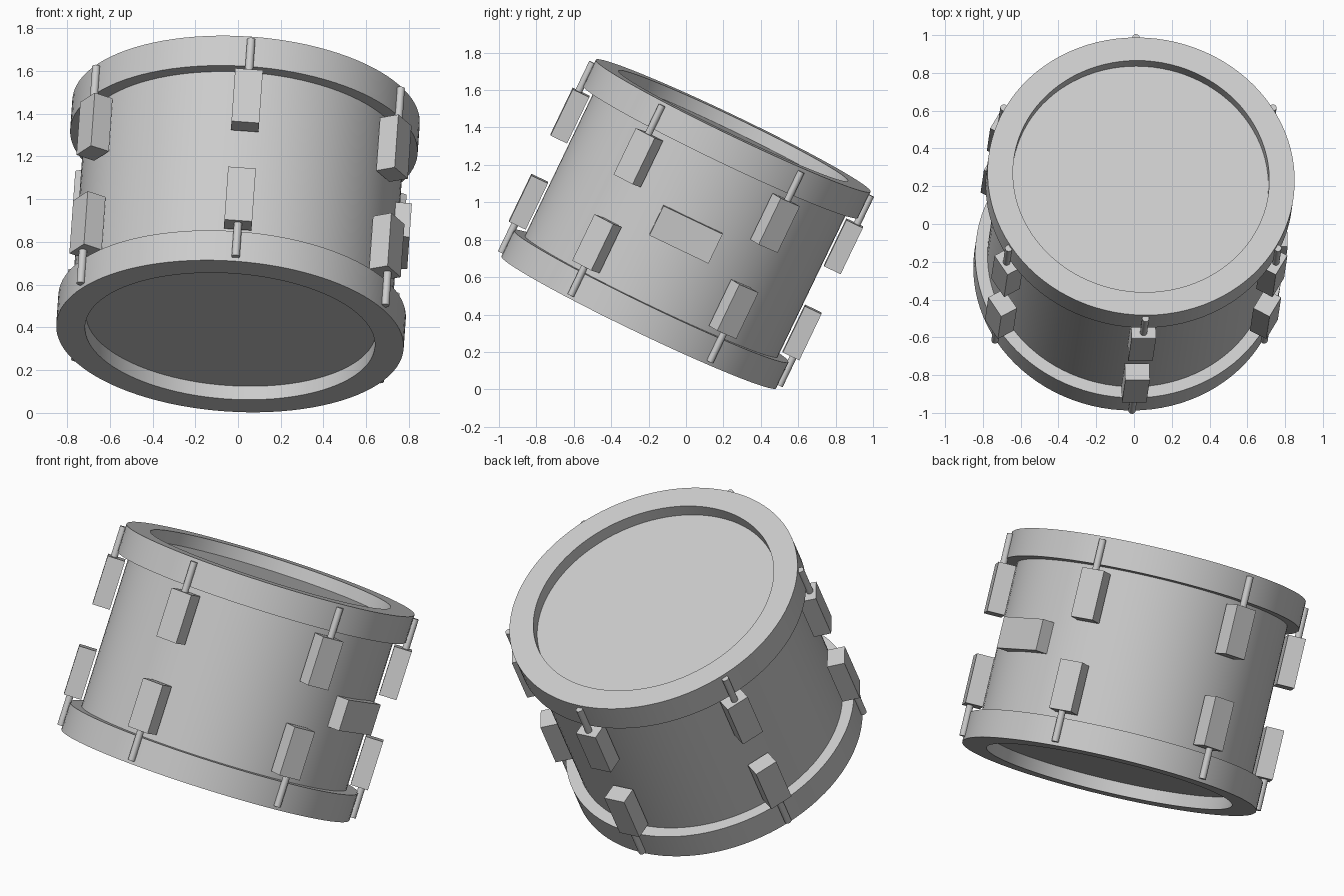
import bpy, bmesh
from math import radians, pi
from mathutils import Matrix

if "Cube" in bpy.data.objects:
    bpy.data.objects.remove(bpy.data.objects["Cube"])

# Whole drum is tilted back and leans slightly sideways
TILT = (Matrix.Translation((0, 0, 0.884))
        @ Matrix.Rotation(radians(4.1), 4, 'Y')
        @ Matrix.Rotation(radians(-25.6), 4, 'X'))
HALF = 0.584      # half the drum height along its axis
RIM_H = 0.155


def finish(name, bm, local=Matrix(), smooth=False):
    bmesh.ops.recalc_face_normals(bm, faces=bm.faces)
    me = bpy.data.meshes.new(name)
    bm.to_mesh(me)
    bm.free()
    ob = bpy.data.objects.new(name, me)
    bpy.context.collection.objects.link(ob)
    ob.matrix_world = TILT @ local
    if smooth:
        bpy.ops.object.select_all(action='DESELECT')
        ob.select_set(True)
        bpy.context.view_layer.objects.active = ob
        bpy.ops.object.shade_smooth_by_angle(angle=radians(35))
    return ob


def lathe(name, profile, closed=False, steps=96):
    """Spin an (r, z) profile around the drum axis."""
    bm = bmesh.new()
    vs = [bm.verts.new((r, 0, z)) for r, z in profile]
    es = [bm.edges.new(p) for p in zip(vs, vs[1:])]
    if closed:
        es.append(bm.edges.new((vs[-1], vs[0])))
    bmesh.ops.spin(bm, geom=vs + es, cent=(0, 0, 0), axis=(0, 0, 1),
                   angle=2 * pi, steps=steps, use_duplicate=False)
    bmesh.ops.remove_doubles(bm, verts=bm.verts, dist=1e-5)
    return finish(name, bm, smooth=True)


def box(name, size, pos, turn):
    """Box with front facing -y, turned around the drum axis."""
    bm = bmesh.new()
    bmesh.ops.create_cube(bm, size=1)
    bmesh.ops.scale(bm, vec=size, verts=bm.verts)
    return finish(name, bm, Matrix.Rotation(turn, 4, 'Z') @ Matrix.Translation(pos))


def rod(name, radius, length, pos, turn):
    bm = bmesh.new()
    bmesh.ops.create_cone(bm, cap_ends=True, segments=16, radius1=radius,
                          radius2=radius, depth=length)
    return finish(name, bm, Matrix.Rotation(turn, 4, 'Z') @ Matrix.Translation(pos), True)


# Shell
lathe("shell", [(0.75, -0.45), (0.75, 0.45)])

for side, s in (("top", 1), ("bottom", -1)):
    # Square-section hoop and recessed drum head
    lo, hi = s * (HALF - RIM_H), s * HALF
    lathe(f"{side}_hoop", [(0.68, lo), (0.815, lo), (0.815, hi), (0.68, hi)], True)
    bm = bmesh.new()
    bmesh.ops.create_circle(bm, cap_ends=True, segments=96, radius=0.69)
    finish(f"{side}_head", bm, Matrix.Translation((0, 0, s * (HALF - 0.07))))

    # Six lugs, each with a tension rod running over the hoop
    for i in range(6):
        a = i * pi / 3
        box(f"{side}_lug_{i}", (0.13, 0.098, 0.275), (0, -0.811, s * 0.256), a)
        rod(f"{side}_tension_rod_{i}", 0.019, 0.21, (0, -0.825, s * 0.46), a)

# Mounting plate on the right side
box("mount_plate", (0.35, 0.10, 0.175), (0, -0.755, 0), pi / 2)
